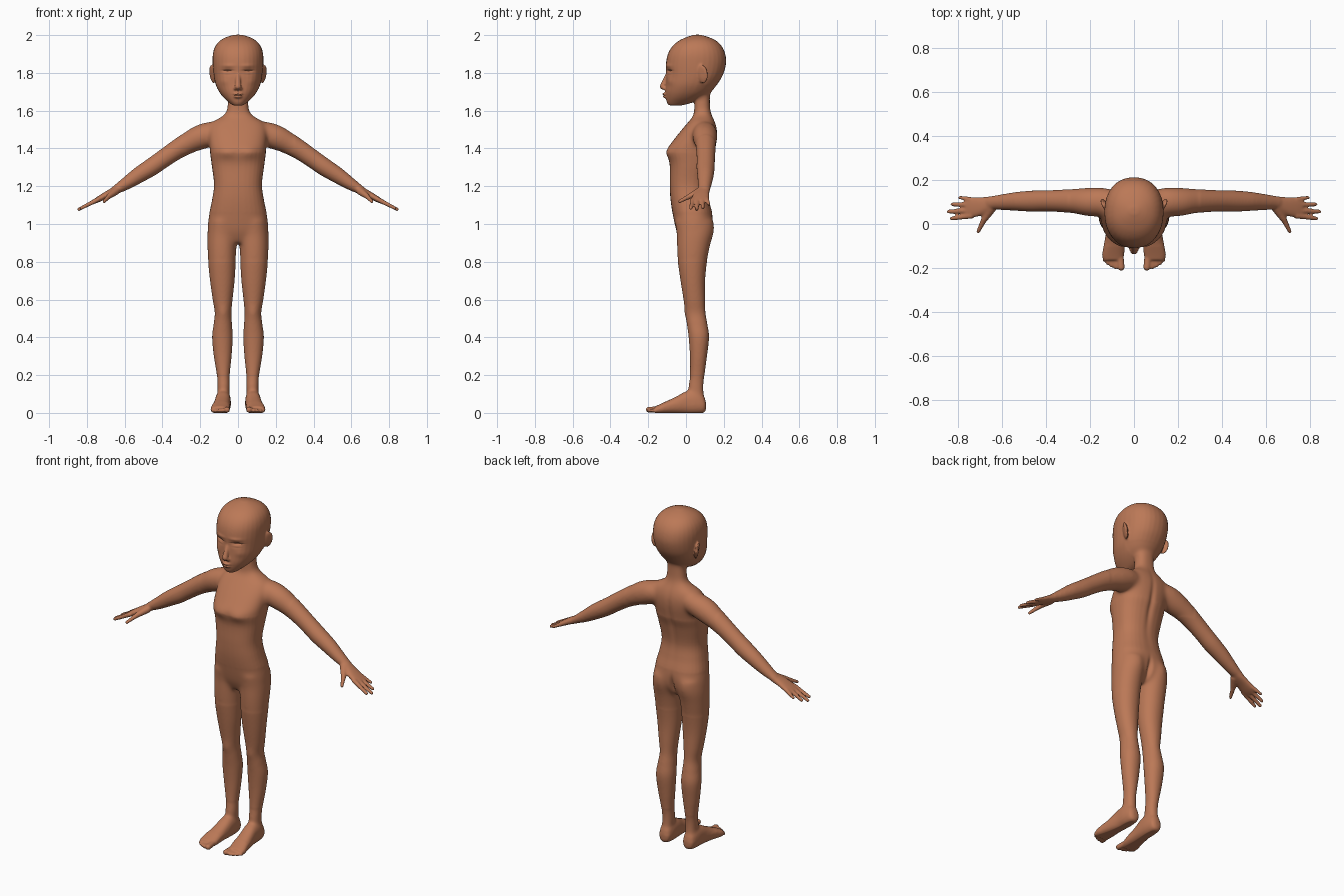
import bpy, bmesh, math
from mathutils import Vector, Matrix

bm = bmesh.new()


def catmull(rows, n=5):
    """Smoothly resample a list of equal-length tuples."""
    out = []
    for i in range(len(rows) - 1):
        a, b, c, d = (rows[max(i - 1, 0)], rows[i], rows[i + 1], rows[min(i + 2, len(rows) - 1)])
        for k in range(n):
            t = k / n
            out.append(tuple(
                0.5 * (2 * q + (r - p) * t + (2 * p - 5 * q + 4 * r - s) * t * t
                       + (3 * q - p - 3 * r + s) * t ** 3) for p, q, r, s in zip(a, b, c, d)))
    return out + [tuple(rows[-1])]


def loft(rows, u, v, power=2.0, mirror=True, sides=32):
    """Rows are (x, y, z, radius_u, radius_v); rings are superellipses."""
    u, v = Vector(u).normalized(), Vector(v).normalized()
    for side in ((1, -1) if mirror else (1,)):
        rings = []
        for x, y, z, ru, rv in catmull(rows):
            ring = []
            for k in range(sides):
                a = 2 * math.pi * k / sides
                c, s = math.cos(a), math.sin(a)
                p = Vector((x, y, z))
                p += u * ru * math.copysign(abs(c) ** (2 / power), c)
                p += v * rv * math.copysign(abs(s) ** (2 / power), s)
                p.x *= side
                ring.append(bm.verts.new(p))
            rings.append(ring)
        for r0, r1 in zip(rings, rings[1:]):
            for k in range(sides):
                j = (k + 1) % sides
                bm.faces.new((r0[k], r0[j], r1[j], r1[k]))
        bm.faces.new(rings[0])
        bm.faces.new(rings[-1])


def column(rows, power, mirror):
    """Rows are (z, x0, x1, y0, y1) extents of horizontal sections."""
    loft([((a + b) / 2, (c + d) / 2, z, (b - a) / 2, (d - c) / 2) for z, a, b, c, d in rows],
         (1, 0, 0), (0, 1, 0), power, mirror)


def rod(a, b, ra, rb, mirror=True):
    """Tapered rod with a round end at b (b is the very tip)."""
    a, b = Vector(a), Vector(b)
    d = (b - a).normalized()
    q = d.to_track_quat('Z', 'Y')
    rows = [(*a, ra, ra)]
    for k in range(6):
        t = math.radians(k * 17)
        rows.append((*(b - d * rb * (1 - math.sin(t))), rb * math.cos(t), rb * math.cos(t)))
    loft(rows, q @ Vector((1, 0, 0)), q @ Vector((0, 1, 0)), 2, mirror, 16)


def blob(c, r, turn=0.0, tilt=0.0):
    for s in (1, -1):
        m = (Matrix.Translation((c[0] * s, c[1], c[2])) @ Matrix.Rotation(turn * s, 4, 'Z')
             @ Matrix.Rotation(tilt * s, 4, 'Y') @ Matrix.Diagonal((*r, 1)))
        bmesh.ops.create_uvsphere(bm, u_segments=24, v_segments=16, radius=1, matrix=m)
        if c[0] == 0:
            break


# torso and neck
torso = [(.9, .10, -.02, .09), (.925, .13, -.035, .115), (.97, .16, -.053, .135),
         (1.05, .153, -.07, .14), (1.13, .137, -.082, .121), (1.21, .127, -.086, .111),
         (1.31, .139, -.086, .13), (1.37, .147, -.10, .151), (1.4, .15, -.098, .157),
         (1.45, .155, -.062, .165), (1.5, .155, -.022, .165), (1.54, .135, .012, .154),
         (1.57, .085, .036, .14), (1.6, .06, .043, .13), (1.65, .055, .044, .127),
         (1.7, .053, .04, .127)]
column([(z, -w, w, a, b) for z, w, a, b in torso], 2.4, False)

# head
head = [(1.628, .028, -.092, -.02), (1.645, .05, -.102, .04), (1.67, .077, -.107, .09),
        (1.70, .1, -.11, .135), (1.74, .119, -.107, .166), (1.79, .129, -.105, .196),
        (1.85, .134, -.106, .212), (1.9, .133, -.096, .208), (1.94, .121, -.073, .19),
        (1.97, .096, -.038, .16), (1.99, .06, .005, .118), (2.002, .018, .045, .075)]
column([(z, -w, w, a, b) for z, w, a, b in head], 2.2, False)

# legs
column([(.04, .05, .108, .02, .10), (.13, .044, .109, .012, .093), (.2, .044, .112, .021, .098),
        (.3, .034, .128, .021, .111), (.4, .028, .137, .014, .122), (.47, .032, .129, .005, .113),
        (.53, .035, .123, -.002, .103), (.6, .029, .134, -.013, .101), (.7, .018, .148, -.029, .101),
        (.8, .012, .158, -.043, .111), (.88, .008, .162, -.048, .126), (.95, .002, .162, -.05, .14),
        (1.02, 0, .155, -.06, .14)], 2.1, True)

# feet and toes
loft([(.078, .106, .04, .012, .02), (.078, .094, .046, .032, .045), (.079, .05, .055, .041, .06),
      (.08, 0, .055, .042, .06), (.085, -.05, .042, .044, .046), (.09, -.10, .03, .048, .034),
      (.095, -.14, .02, .05, .025), (.096, -.165, .016, .044, .018)], (1, 0, 0), (0, 0, 1), 2.4)
for x0, x1, tip, r in [(.064, .057, -.213, .016), (.084, .083, -.206, .0105), (.1, .102, -.198, .01),
                       (.116, .12, -.187, .0095), (.13, .136, -.172, .009)]:
    rod((x0, -.13, .02), (x1, tip, r), r, r)

# arms
loft([(.06, .095, 1.50, .05, .05), (.13, .10, 1.485, .065, .064), (.2, .10, 1.458, .068, .066),
      (.27, .104, 1.425, .057, .057), (.33, .105, 1.39, .051, .051), (.4, .105, 1.342, .048, .048),
      (.46, .104, 1.3, .047, .048), (.53, .103, 1.256, .042, .043), (.59, .1, 1.216, .034, .037),
      (.63, .098, 1.191, .027, .032), (.66, .096, 1.175, .02, .03)], (.55, 0, .83), (0, 1, 0))

# hands, fingers and thumbs
loft([(.62, .098, 1.193, .022, .028), (.66, .09, 1.172, .021, .035), (.7, .08, 1.152, .018, .043),
      (.74, .075, 1.13, .015, .047), (.765, .075, 1.117, .011, .045)], (.45, 0, .89), (0, 1, 0), 2.3)
for y0, x1, y1, r in [(.038, .838, .024, .0105), (.062, .85, .056, .0105),
                      (.087, .834, .09, .0105), (.11, .8, .122, .0095)]:
    rod((.735, y0, 1.133), (x1, y1, 1.188 - .52 * (x1 - .63)), r + .003, r - .001)
rod((.645, .075, 1.175), (.688, .01, 1.143), .022, .015)
rod((.68, .025, 1.15), (.712, -.042, 1.115), .015, .0095)

# ears, nose, lips and chin
blob((.135, .088, 1.793), (.01, .031, .05), -.45, .16)
rod((0, -.095, 1.80), (0, -.128, 1.712), .010, .017, False)
blob((.014, -.113, 1.718), (.01, .012, .01))
blob((0, -.107, 1.688), (.027, .019, .0085))
blob((0, -.105, 1.674), (.023, .019, .008))
blob((0, -.082, 1.646), (.028, .019, .018))

bmesh.ops.recalc_face_normals(bm, faces=bm.faces)
mesh = bpy.data.meshes.new("body")
bm.to_mesh(mesh)
bm.free()
body = bpy.data.objects.new("body", mesh)
bpy.context.collection.objects.link(body)

# fuse all parts into one skin
mod = body.modifiers.new("fuse", 'REMESH')
mod.mode = 'VOXEL'
mod.voxel_size = 0.005
skin = bpy.data.meshes.new_from_object(body.evaluated_get(bpy.context.evaluated_depsgraph_get()))
body.modifiers.clear()
body.data = skin
skin.name = "body_skin"

bm = bmesh.new()
bm.from_mesh(skin)


def relax(test, times):
    vs = [v for v in bm.verts if test(v.co)]
    for _ in range(times):
        bmesh.ops.smooth_vert(bm, verts=vs, factor=.5, use_axis_x=True, use_axis_y=True, use_axis_z=True)


# blend the joints
relax(lambda p: 1.38 < p.z < 1.735 and abs(p.x) < .3 and (p.z < 1.6 or p.y > .06), 45)
relax(lambda p: .8 < p.z < 1.06 and abs(p.x) < .3, 40)
relax(lambda p: .05 < p.z < .2 and p.y > -.1, 25)
relax(lambda p: abs(p.x) > .55 and p.x * p.x < .5, 4)
relax(lambda p: True, 4)

# finer face area
face = [e for e in bm.edges if all(v.co.z > 1.64 and v.co.y < -.03 and abs(v.co.x) < .115 for v in e.verts)]
bmesh.ops.subdivide_edges(bm, edges=face, cuts=1, use_grid_fill=True)
relax(lambda p: p.z > 1.64 and p.y < -.03, 3)

# sculpted details: centre, spread, push along y
dabs = [((.055, -.09, 1.805), (.032, .04, .016), .009),    # eye sockets
        ((.055, -.09, 1.812), (.026, .04, .0035), .009),   # eye slits
        ((.055, -.09, 1.798), (.022, .04, .006), -.004),   # lower lids
        ((.05, -.09, 1.838), (.036, .04, .01), -.004),     # brows
        ((.075, -.08, 1.755), (.025, .04, .02), -.004),    # cheeks
        ((0, -.12, 1.681), (.024, .03, .0025), .005),      # mouth line
        ((.065, -.10, 1.38), (.045, .05, .03), -.008),     # chest
        ((0, .155, 1.33), (.016, .05, .16), -.01),         # spine
        ((.075, .13, .98), (.05, .05, .06), .008),         # buttocks
        ((0, .14, .96), (.013, .06, .05), -.018),
        ((.08, 0, .53), (.03, .03, .035), -.005),          # knees
        ((.145, .085, 1.8), (.012, .014, .025), .004)]     # ear hollows
for v in bm.verts:
    x, y, z = abs(v.co.x), v.co.y, v.co.z
    push = 0
    for c, s, amount in dabs:
        dz = (z - c[2]) / s[2]
        if abs(dz) < 2.5:
            push += amount * math.exp(-dz * dz - ((x - c[0]) / s[0]) ** 2 - ((y - c[1]) / s[1]) ** 2)
    v.co.y += push
    v.co.z = max(v.co.z, 0)  # flat soles
for f in bm.faces:
    f.smooth = True
    f.material_index = 0
bm.to_mesh(skin)
bm.free()

mat = bpy.data.materials.new("warm brown skin")
mat.diffuse_color = (.50, .19, .095, 1)
skin.materials.clear()
skin.materials.append(mat)
